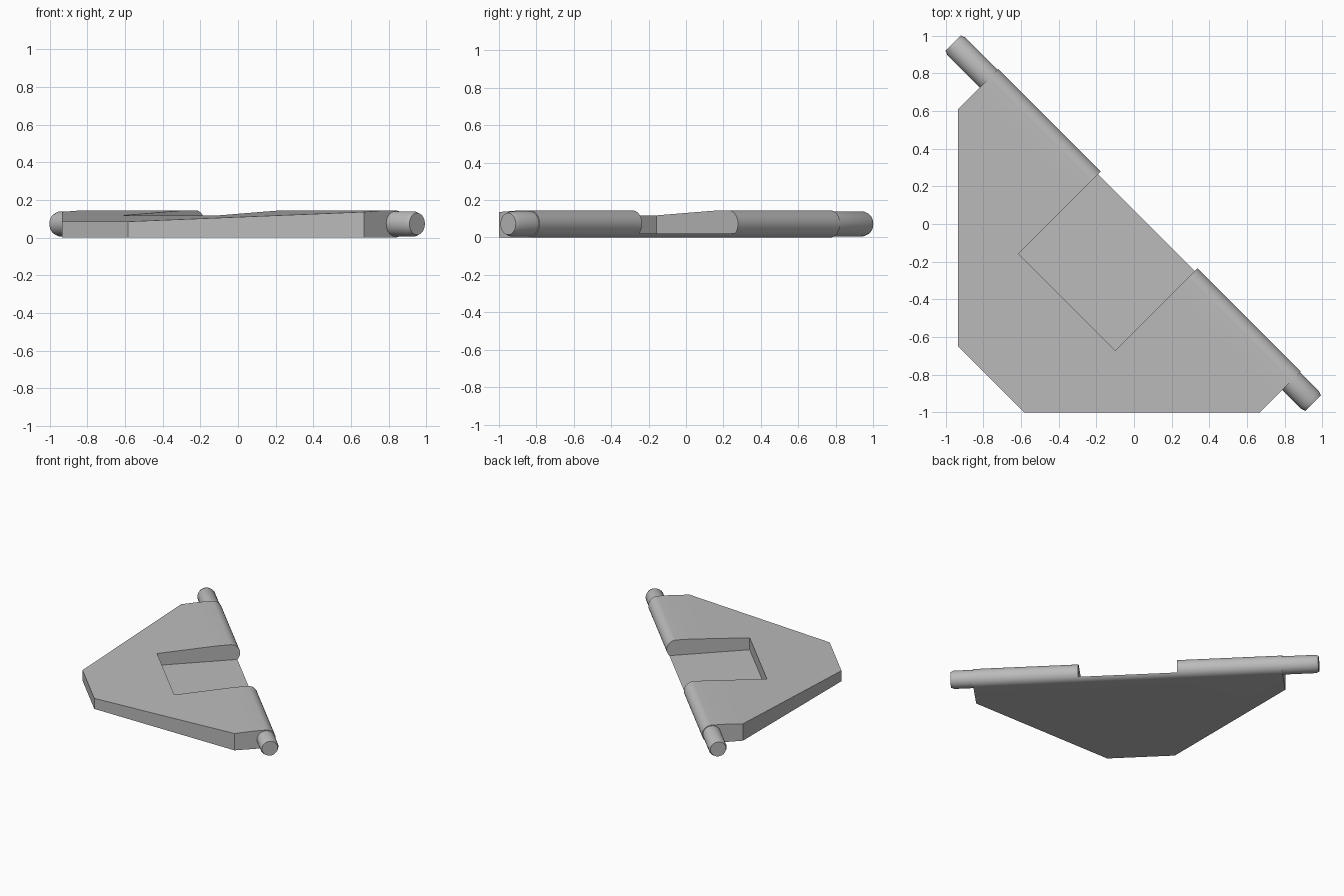
import bpy, bmesh, math
from mathutils import Matrix, Vector

if "Cube" in bpy.data.objects:
    bpy.data.objects.remove(bpy.data.objects["Cube"])

grey = bpy.data.materials.new("grey_plastic")
grey.diffuse_color = (0.5, 0.5, 0.5, 1)
grey.use_nodes = True
grey.node_tree.nodes["Principled BSDF"].inputs["Base Color"].default_value = grey.diffuse_color

R = 0.0725                                   # barrel radius, hinge axis height
TURN = Matrix.Rotation(-math.pi / 4, 4, 'Z')  # local x runs along the hinge


def make_object(name, bm, smooth=True):
    bmesh.ops.recalc_face_normals(bm, faces=bm.faces)
    bm.transform(TURN)
    mesh = bpy.data.meshes.new(name)
    bm.to_mesh(mesh)
    bm.free()
    mesh.materials.append(grey)
    obj = bpy.data.objects.new(name, mesh)
    bpy.context.collection.objects.link(obj)
    return obj


def shade(obj):
    bpy.ops.object.select_all(action='DESELECT')
    obj.select_set(True)
    bpy.context.view_layer.objects.active = obj
    bpy.ops.object.shade_smooth_by_angle(angle=math.radians(30))


def extrude(profile, u0, u1):
    """Extrude a (v, z) profile along the hinge direction."""
    bm = bmesh.new()
    face = bm.faces.new([bm.verts.new((u0, v, z)) for v, z in profile])
    ext = bmesh.ops.extrude_face_region(bm, geom=[face])
    verts = [g for g in ext["geom"] if isinstance(g, bmesh.types.BMVert)]
    bmesh.ops.translate(bm, verts=verts, vec=(u1 - u0, 0, 0))
    return bm


# Tapered flap with a rounded hinge barrel along its thick edge
profile = [(-1.12, 0), (-1.12, 0.085), (-0.2, 0.138), (-0.1, 0.1435)]
for i in range(25):
    a = math.pi / 2 - math.pi * i / 24
    profile.append((R * math.cos(a), R + R * math.sin(a)))
bm = extrude(profile, -1.092, 1.18)

# Trim the two slanted sides
for point, normal in (((-0.935, 0, 0), (-1, 0, 0)), ((0, -1, 0), (0, -1, 0))):
    inv = TURN.inverted()
    cut = bmesh.ops.bisect_plane(
        bm, geom=bm.verts[:] + bm.edges[:] + bm.faces[:],
        plane_co=inv @ Vector(point), plane_no=inv.to_3x3() @ Vector(normal),
        clear_outer=True)
    edges = [g for g in cut["geom_cut"] if isinstance(g, bmesh.types.BMEdge)]
    bmesh.ops.holes_fill(bm, edges=edges)
flap = make_object("flap", bm)

# Rectangular pocket open towards the hinge
cutter = make_object("pocket_cutter", extrude(
    [(-0.545, 0.022), (0.2, 0.022), (0.2, 0.3), (-0.545, 0.3)], -0.321, 0.405))
cutter.hide_render = True
cutter.hide_viewport = True
mod = flap.modifiers.new("pocket", 'BOOLEAN')
mod.operation = 'DIFFERENCE'
mod.solver = 'EXACT'
mod.object = cutter
bpy.context.view_layer.objects.active = flap
flap.select_set(True)
bpy.ops.object.modifier_apply(modifier="pocket")
bpy.data.objects.remove(cutter)
shade(flap)


# Hinge pins with chamfered tips
def pin(name, u_in, u_out):
    s = 1 if u_out > u_in else -1
    bm = bmesh.new()
    rings = []
    for u, r in ((u_in, 0.067), (u_out - s * 0.025, 0.067), (u_out, 0.058)):
        rings.append([bm.verts.new((u, r * math.cos(a), R + r * math.sin(a)))
                      for a in (2 * math.pi * i / 48 for i in range(48))])
    for a, b in zip(rings, rings[1:]):
        for i in range(48):
            j = (i + 1) % 48
            bm.faces.new((a[i], a[j], b[j], b[i]))
    bm.faces.new(rings[0])
    bm.faces.new(rings[-1])
    shade(make_object(name, bm))


pin("left_pin", -1.07, -1.358)
pin("right_pin", 1.16, 1.345)
